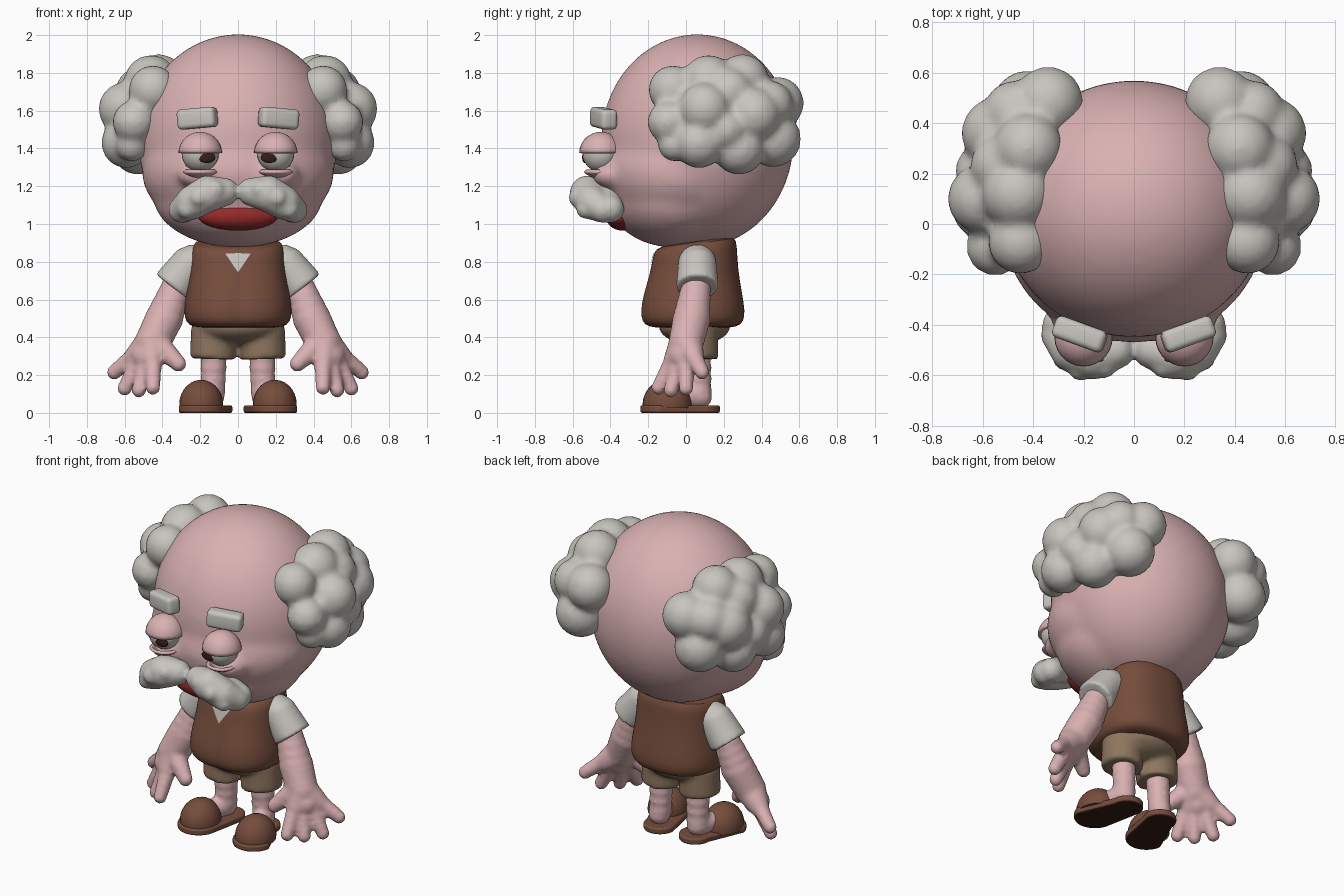
import bpy, bmesh, math
from mathutils import Matrix, Vector

cube = bpy.data.objects.get("Cube")
if cube:
    bpy.data.objects.remove(cube, do_unlink=True)


def material(name, rgb):
    m = bpy.data.materials.new(name)
    m.use_nodes = True
    m.diffuse_color = (*rgb, 1)
    m.node_tree.nodes["Principled BSDF"].inputs["Base Color"].default_value = (*rgb, 1)
    return m


SKIN = material("pink skin", (0.70, 0.44, 0.445))
WHITE = material("off white", (0.58, 0.56, 0.52))
BROWN = material("brown leather", (0.18, 0.074, 0.045))
KHAKI = material("khaki cloth", (0.27, 0.18, 0.115))
RED = material("lip red", (0.30, 0.022, 0.022))
DARK = material("dark brown", (0.035, 0.013, 0.009))


def ball(bm, pos, radii, seg=28):
    if not isinstance(radii, tuple):
        radii = (radii,) * 3
    mat = Matrix.Translation(pos) @ Matrix.Diagonal((*radii, 1))
    bmesh.ops.create_uvsphere(bm, u_segments=seg, v_segments=seg // 2, radius=1, matrix=mat)


def limb(bm, a, b, ra, rb, steps=5):
    """Tapered rounded limb from a chain of balls."""
    for i in range(steps):
        t = i / (steps - 1)
        ball(bm, Vector(a).lerp(Vector(b), t), ra + (rb - ra) * t, seg=16)


def cone(bm, a, b, ra, rb):
    a, b = Vector(a), Vector(b)
    mat = Matrix.Translation((a + b) / 2) @ (b - a).to_track_quat("Z", "Y").to_matrix().to_4x4()
    bmesh.ops.create_cone(bm, cap_ends=True, segments=32, radius1=ra, radius2=rb,
                          depth=(b - a).length, matrix=mat)


def cut(bm, z, keep_above):
    """Trim the mesh at a height, leaving the rim open."""
    bmesh.ops.bisect_plane(bm, geom=bm.verts[:] + bm.edges[:] + bm.faces[:], plane_co=(0, 0, z),
                           plane_no=(0, 0, 1), clear_inner=keep_above, clear_outer=not keep_above)


def modifier(ob, kind, **settings):
    mod = ob.modifiers.new(kind.lower(), kind)
    for key, value in settings.items():
        setattr(mod, key, value)


def finish(name, bm, mats, mirror=False, voxel=0, smooth=4):
    """Make an object; optionally mirror it and fuse its pieces into one skin."""
    me = bpy.data.meshes.new(name)
    bmesh.ops.recalc_face_normals(bm, faces=bm.faces[:])
    bm.to_mesh(me)
    bm.free()
    for m in mats:
        me.materials.append(m)
    for p in me.polygons:
        p.use_smooth = True
    me.set_sharp_from_angle(angle=math.radians(50))
    ob = bpy.data.objects.new(name, me)
    bpy.context.collection.objects.link(ob)
    if mirror:
        modifier(ob, "MIRROR", use_mirror_merge=False)
    if voxel:
        modifier(ob, "REMESH", mode="VOXEL", voxel_size=voxel, use_smooth_shade=True)
        modifier(ob, "SMOOTH", factor=0.5, iterations=smooth)
    return ob


# Head: large skull fused with a broad face, jaw and cheeks under the eyes
bm = bmesh.new()
ball(bm, (0, 0.06, 1.44), (0.53, 0.51, 0.565), seg=48)
ball(bm, (0, -0.04, 1.28), (0.51, 0.43, 0.34), seg=48)
ball(bm, (0, -0.06, 1.15), (0.45, 0.36, 0.275), seg=48)
for x in (-0.2, 0.2):
    ball(bm, (x, -0.40, 1.26), (0.125, 0.1, 0.075))
finish("head", bm, [SKIN], voxel=0.026, smooth=6)

# Hair: puffy curls on each side around a full core
bm = bmesh.new()
for x, y, z, r in [(.45, -.07, 1.71, .13), (.55, -.09, 1.54, .115), (.46, .12, 1.75, .145),
                   (.42, .30, 1.76, .14), (.34, .485, 1.64, .14), (.42, .46, 1.45, .15),
                   (.53, .28, 1.40, .14), (.59, .07, 1.43, .135), (.54, .36, 1.58, .145),
                   (.60, .10, 1.61, .14), (.47, .44, 1.63, .13), (.56, -.06, 1.42, .09),
                   (.52, .23, 1.70, .13), (.60, .21, 1.50, .11)]:
    ball(bm, (x, y, z), r, seg=20)
ball(bm, (.46, .2, 1.58), (.18, .28, .21))
finish("side_hair", bm, [WHITE], mirror=True, voxel=0.02, smooth=4)

# Eyes: ball, pupil, heavy upper lid and lower bag
EYE = (0.2, -0.45, 1.372)
bm = bmesh.new()
ball(bm, EYE, 0.098)
finish("eyeballs", bm, [WHITE], mirror=True)
bm = bmesh.new()
ball(bm, (0.166, -0.538, 1.353), (0.046, 0.012, 0.03))
finish("pupils", bm, [DARK], mirror=True)
for name, height, above in [("upper_eyelids", 1.376, True), ("lower_eyelids", 1.288, False)]:
    bm = bmesh.new()
    ball(bm, EYE, 0.116)
    cut(bm, height, above)
    modifier(finish(name, bm, [SKIN], mirror=True), "SOLIDIFY", thickness=0.018)

# Eyebrows: soft blocks swept back at the outer ends
bm = bmesh.new()
turn = Matrix.Rotation(math.radians(20), 4, "Z") @ Matrix.Rotation(math.radians(5), 4, "Y")
bmesh.ops.create_cube(bm, size=1, matrix=Matrix.Translation((0.215, -0.437, 1.56)) @ turn
                      @ Matrix.Diagonal((0.212, 0.09, 0.107, 1)))
bmesh.ops.bevel(bm, geom=bm.edges[:], offset=0.025, segments=4, profile=0.5, affect="EDGES")
finish("eyebrows", bm, [WHITE], mirror=True)

# Moustache: two full drooping lobes
bm = bmesh.new()
limb(bm, (.07, -.50, 1.17), (.16, -.52, 1.16), .075, .098)
limb(bm, (.16, -.52, 1.16), (.24, -.50, 1.115), .098, .092)
limb(bm, (.24, -.50, 1.115), (.30, -.44, 1.075), .092, .07)
limb(bm, (.14, -.43, 1.16), (.29, -.40, 1.08), .085, .075)
for x, y, z in [(.12, -.56, 1.18), (.21, -.57, 1.14), (.27, -.53, 1.08)]:
    ball(bm, (x, y, z), .053, seg=16)
finish("moustache", bm, [WHITE], mirror=True, voxel=0.013, smooth=4)

# Mouth
bm = bmesh.new()
ball(bm, (0, -0.335, 1.04), (0.21, 0.09, 0.075))
finish("lips", bm, [RED])

# Vest: lofted rounded rings, higher at the back, with a front seam groove
bm = bmesh.new()
SEG = 48
rings = []
for z, yc, rx, ry, tilt in [(.45, .035, .18, .17, 0), (.455, .035, .24, .235, 0),
                            (.48, .035, .278, .27, 0), (.54, .035, .287, .278, 0),
                            (.63, .035, .275, .262, 0), (.75, .042, .255, .232, .05),
                            (.86, .048, .25, .222, .12), (.9, .05, .235, .21, .15),
                            (.912, .05, .17, .16, .15)]:
    ring = []
    for i in range(SEG):
        a = math.tau * i / SEG
        c, s = math.cos(a), math.sin(a)
        k = (abs(c) ** 2.5 + abs(s) ** 2.5) ** -0.4
        if i == SEG * 3 // 4 and z < 0.74:
            k *= 0.955
        ring.append(bm.verts.new((rx * k * c, yc + ry * k * s, z + tilt * ry * k * s)))
    rings.append(ring)
for lo, hi in zip(rings, rings[1:]):
    for i in range(SEG):
        j = (i + 1) % SEG
        bm.faces.new((lo[i], lo[j], hi[j], hi[i]))
bm.faces.new(rings[0][::-1])
bm.faces.new(rings[-1])
vest = finish("vest", bm, [BROWN])
modifier(vest, "SUBSURF", levels=1, render_levels=1)

# Shirt front: thin triangular plate in the vest opening
bm = bmesh.new()
bm.faces.new([bm.verts.new(p) for p in ((-.07, -.19, .85), (0, -.2, .745), (.07, -.19, .85))])
bmesh.ops.subdivide_edges(bm, edges=bm.edges[:], cuts=6, use_grid_fill=True)
shirt = finish("shirt_front", bm, [WHITE])
modifier(shirt, "SHRINKWRAP", target=vest, offset=0.005, wrap_mode="ABOVE_SURFACE")

# Sleeves
bm = bmesh.new()
ball(bm, (.235, .06, .79), .102)
cone(bm, (.235, .06, .81), (.347, .06, .665), .1, .113)
finish("sleeves", bm, [WHITE], mirror=True, voxel=0.014, smooth=3)

# Arms with spread fingers
bm = bmesh.new()
limb(bm, (.31, .06, .71), (.39, .03, .50), .075, .102)
limb(bm, (.39, .03, .50), (.455, 0, .37), .102, .095)
limb(bm, (.455, 0, .37), (.455, -.06, .28), .092, .06)
limb(bm, (.455, 0, .37), (.54, .035, .30), .092, .062)
ball(bm, (.49, -.015, .30), .078, seg=16)
for root, tip in [((.45, -.07, .27), (.45, -.145, .135)), ((.49, -.04, .25), (.525, -.08, .12)),
                  ((.53, 0, .26), (.6, 0, .13)), ((.55, .04, .30), (.655, .085, .215))]:
    limb(bm, root, tip, .05, .04)
limb(bm, (.42, -.03, .36), (.315, -.08, .26), .065, .043)
finish("arms", bm, [SKIN], mirror=True, voxel=0.014, smooth=3)

# Shorts: hips fused with two flared legs
bm = bmesh.new()
ball(bm, (0, .045, .46), (.235, .19, .1))
cone(bm, (.133, .05, .285), (.128, .05, .46), .122, .12)
finish("shorts", bm, [KHAKI], mirror=True, voxel=0.015, smooth=4)

# Legs and feet
bm = bmesh.new()
limb(bm, (.128, .06, .36), (.132, .07, .12), .075, .068)
limb(bm, (.135, .075, .085), (.18, -.05, .085), .065, .06)
finish("legs", bm, [SKIN], mirror=True, voxel=0.015, smooth=4)

# Slipper toe caps
bm = bmesh.new()
ball(bm, (.195, -.1, .045), (.116, .13, .13))
cut(bm, 0.025, True)
bmesh.ops.holes_fill(bm, edges=bm.edges[:])
finish("slipper_toes", bm, [BROWN], mirror=True)

# Slipper soles: tapered outline, dark underneath
bm = bmesh.new()
outline = []
for i in range(40):
    a = math.tau * i / 40
    front = math.sin(a) < 0
    cx, cy, r = (.195, -.12, .122) if front else (.125, .085, .095)
    outline.append(bm.verts.new((cx + r * math.cos(a), cy + r * math.sin(a), 0)))
base = bm.faces.new(outline)
top = bmesh.ops.extrude_face_region(bm, geom=[base])
bmesh.ops.translate(bm, verts=[v for v in top["geom"] if isinstance(v, bmesh.types.BMVert)],
                    vec=(0, 0, .04))
bmesh.ops.recalc_face_normals(bm, faces=bm.faces[:])
for f in bm.faces:
    f.material_index = 1 if f.normal.z < -0.5 else 0
soles = finish("slipper_soles", bm, [BROWN, DARK], mirror=True)
modifier(soles, "BEVEL", width=0.01, segments=2, limit_method="ANGLE")
